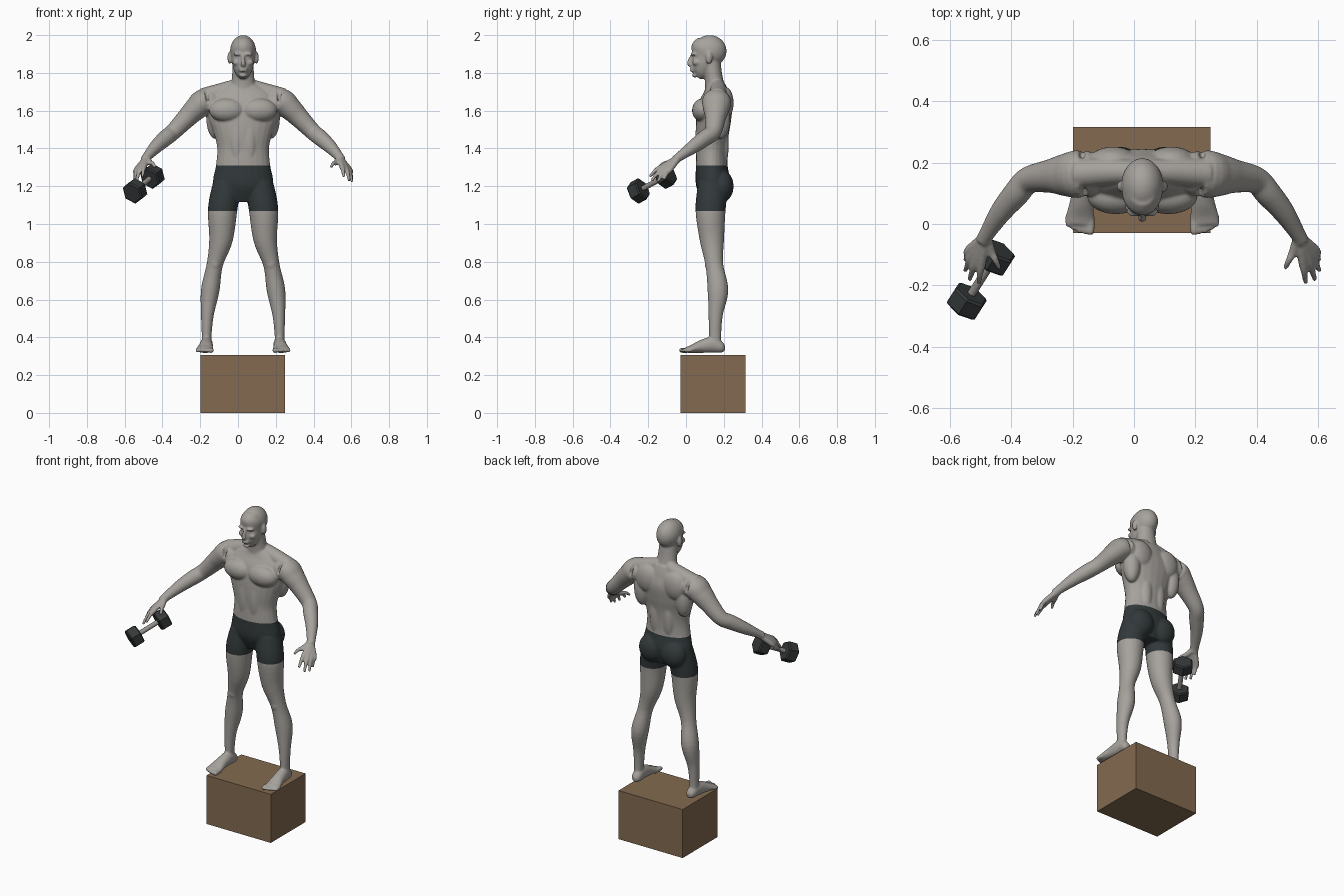
import bpy
import bmesh
import math
from mathutils import Vector, Matrix

cube = bpy.data.objects.get("Cube")
if cube:
    bpy.data.objects.remove(cube, do_unlink=True)

AXIS_X = 0.027  # the figure's own middle line
SHORTS_HEM, SHORTS_WAIST = 1.07, 1.31


def make_material(name, red, green, blue):
    material = bpy.data.materials.new(name)
    material.use_nodes = True
    colour = (red, green, blue, 1)
    material.diffuse_color = colour
    material.node_tree.nodes["Principled BSDF"].inputs["Base Color"].default_value = colour
    return material


skin = make_material("skin grey", .38, .36, .335)
cloth = make_material("dark shorts", .032, .041, .043)
wood = make_material("brown box", .23, .145, .08)
iron = make_material("dark iron", .036, .041, .042)
steel = make_material("grey handle", .30, .28, .26)


def add_object(name, bm, *materials):
    mesh = bpy.data.meshes.new(name)
    bmesh.ops.recalc_face_normals(bm, faces=bm.faces[:])
    bm.to_mesh(mesh)
    bm.free()
    for material in materials:
        mesh.materials.append(material)
    obj = bpy.data.objects.new(name, mesh)
    bpy.context.collection.objects.link(obj)
    return obj


def spline(points, steps=5):
    """Smooth curve through tuples of any length (Catmull-Rom)."""
    padded = [points[0]] + list(points) + [points[-1]]
    result = []
    for a, b, c, d in zip(padded, padded[1:], padded[2:], padded[3:]):
        for i in range(steps):
            t = i / steps
            result.append([q + t / 2 * (r - p + t * (2 * p - 5 * q + 4 * r - s + t * (3 * (q - r) + s - p)))
                           for p, q, r, s in zip(a, b, c, d)])
    result.append(list(points[-1]))
    return result


def tube(bm, points, side=1, sides=24):
    """Closed loft through (x, y, z, half width, half depth) sections."""
    sections = spline(points)
    centres = [Vector(s[:3]) for s in sections]
    rings = []
    for i, section in enumerate(sections):
        tangent = (centres[min(i + 1, len(centres) - 1)] - centres[max(i - 1, 0)]).normalized()
        u = Vector((1, 0, 0))
        u = (u - tangent * u.dot(tangent)).normalized()
        v = tangent.cross(u)
        ring = []
        for k in range(sides):
            angle = math.tau * k / sides
            p = centres[i] + u * section[3] * math.cos(angle) + v * section[4] * math.sin(angle)
            ring.append(bm.verts.new((p.x * side, p.y, p.z)))
        rings.append(ring)
    for low, high in zip(rings, rings[1:]):
        for k in range(sides):
            n = (k + 1) % sides
            bm.faces.new((low[k], low[n], high[n], high[k]))
    bm.faces.new(rings[0][::-1])
    bm.faces.new(rings[-1])


def blob(bm, centre, radii, side=1):
    """Ellipsoid for a muscle or a facial feature."""
    x, y, z = centre
    matrix = Matrix.Translation((x * side, y, z)) @ Matrix.Diagonal((*radii, 1))
    bmesh.ops.create_uvsphere(bm, u_segments=24, v_segments=16, radius=1, matrix=matrix)


body_bm = bmesh.new()

# Torso and neck
tube(body_bm, [(0, .15, 1.12, .10, .06), (0, .143, 1.21, .158, .09), (0, .136, 1.31, .144, .084),
               (0, .137, 1.40, .137, .083), (0, .139, 1.48, .155, .088), (0, .146, 1.55, .18, .092),
               (0, .155, 1.63, .19, .09), (0, .16, 1.69, .16, .068), (0, .158, 1.74, .08, .05)])
tube(body_bm, [(0, .16, 1.68, .075, .06), (0, .147, 1.77, .06, .048), (0, .13, 1.88, .054, .05)])

# Head
blob(body_bm, (0, .125, 1.916), (.069, .09, .084))
tube(body_bm, [(0, .062, 1.777, .018, .02), (0, .076, 1.80, .041, .045), (0, .09, 1.84, .056, .063),
               (0, .102, 1.88, .061, .07), (0, .112, 1.93, .066, .084), (0, .122, 1.97, .048, .062)])
tube(body_bm, [(0, .034, 1.895, .007, .009), (0, .022, 1.868, .009, .012),
               (0, .019, 1.847, .014, .013), (0, .03, 1.838, .011, .008)])
for lip_z in (1.811, 1.822):
    blob(body_bm, (0, .034, lip_z), (.023, .013, .006))
blob(body_bm, (0, .046, 1.787), (.02, .014, .012))

for side in (1, -1):
    # Brow, eye, cheek, ear
    blob(body_bm, (.026, .042, 1.899), (.026, .019, .009), side)
    blob(body_bm, (.026, .049, 1.878), (.012, .014, .007), side)
    blob(body_bm, (.036, .055, 1.855), (.02, .022, .017), side)
    blob(body_bm, (.07, .122, 1.88), (.013, .018, .033), side)

    # Chest, belly, back and seat muscles
    blob(body_bm, (.085, .09, 1.602), (.095, .058, .063), side)
    blob(body_bm, (.034, .072, 1.44), (.034, .023, .12), side)
    blob(body_bm, (.145, .185, 1.56), (.05, .05, .11), side)
    blob(body_bm, (.095, .21, 1.64), (.075, .042, .085), side)
    blob(body_bm, (.045, .195, 1.42), (.038, .031, .13), side)
    blob(body_bm, (.077, .19, 1.20), (.08, .062, .085), side)
    tube(body_bm, [(.03, .17, 1.725, .045, .04), (.12, .17, 1.70, .045, .045),
                   (.21, .165, 1.67, .05, .05)], side)

    # Arm
    tube(body_bm, [(.12, .165, 1.63, .05, .06), (.20, .163, 1.647, .07, .078), (.25, .16, 1.61, .062, .07),
                   (.30, .156, 1.56, .053, .055), (.37, .143, 1.488, .044, .044), (.41, .10, 1.455, .043, .043),
                   (.46, .04, 1.41, .036, .036), (.505, -.03, 1.36, .026, .025),
                   (.518, -.055, 1.34, .026, .024)], side)

    # Hand: each finger runs from the wrist over its knuckle to the tip
    wrist = (.51, -.04, 1.35)
    fingers = [((.523, -.125, 1.305), (.533, -.193, 1.25)), ((.543, -.12, 1.295), (.563, -.182, 1.228)),
               ((.557, -.105, 1.288), (.577, -.152, 1.222)), ((.565, -.085, 1.287), (.576, -.117, 1.235)),
               ((.492, -.09, 1.325), (.465, -.145, 1.30))]
    for knuckle, tip in fingers:
        middle = [(k + t) / 2 for k, t in zip(knuckle, tip)]
        middle[2] += .008
        tube(body_bm, [(*wrist, .018, .018), (*knuckle, .015, .015),
                       (*middle, .011, .011), (*tip, .008, .008)], side, 12)

    # Leg and knee
    tube(body_bm, [(.085, .145, 1.21, .075, .08), (.108, .13, 1.08, .078, .08), (.117, .137, .92, .063, .065),
                   (.15, .15, .785, .043, .047), (.174, .169, .65, .049, .055), (.189, .157, .52, .034, .038),
                   (.193, .154, .41, .026, .032), (.194, .158, .35, .027, .03)], side)
    blob(body_bm, (.149, .117, .79), (.025, .018, .032), side)

    # Foot and toes
    tube(body_bm, [(.19, .206, .343, .014, .014), (.19, .187, .346, .028, .029), (.193, .14, .36, .033, .042),
                   (.197, .08, .351, .037, .034), (.202, .03, .338, .045, .021),
                   (.204, 0, .333, .044, .015)], side)
    for toe in range(5):
        x = .169 + .018 * toe
        size = .014 if toe == 0 else .0105
        tip_y = -.034 + .0015 * toe * toe
        tube(body_bm, [(x, .03, .332, size, size), (x, tip_y + .015, .331, size, size),
                       (x + .001, tip_y, .328, size * .7, size * .7)], side, 12)

# Fuse all the parts into one skin
body = add_object("body", body_bm, skin, cloth)
fuse = body.modifiers.new("fuse", "REMESH")
fuse.mode = "VOXEL"
fuse.voxel_size = .0055
soften = body.modifiers.new("soften", "SMOOTH")
soften.factor = .5
soften.iterations = 5
bpy.context.view_layer.update()
evaluated = body.evaluated_get(bpy.context.evaluated_depsgraph_get())
skin_bm = bmesh.new()
skin_bm.from_mesh(evaluated.to_mesh())
evaluated.to_mesh_clear()
body.modifiers.clear()

# Shorts: cut clean edges, then colour the band between them
for height in (SHORTS_HEM, SHORTS_WAIST):
    bmesh.ops.bisect_plane(skin_bm, geom=skin_bm.verts[:] + skin_bm.edges[:] + skin_bm.faces[:],
                           plane_co=(0, 0, height), plane_no=(0, 0, 1))
for face in skin_bm.faces:
    centre = face.calc_center_median()
    in_shorts = SHORTS_HEM < centre.z < SHORTS_WAIST and abs(centre.x) < .3
    face.material_index = 1 if in_shorts else 0
    face.smooth = True
skin_bm.to_mesh(body.data)
skin_bm.free()
body.location.x = AXIS_X

# Box under the feet
box_bm = bmesh.new()
box_matrix = Matrix.Translation((.026, .143, .153)) @ Matrix.Diagonal((.448, .346, .306, 1))
bmesh.ops.create_cube(box_bm, size=1, matrix=box_matrix)
add_object("box", box_bm, wood)

# Dumbbell: two six-sided weights on a round bar
front_end, back_end = Vector((-.545, -.252, 1.175)), Vector((-.453, -.108, 1.253))
direction = back_end - front_end
turn = direction.to_track_quat("Z", "Y").to_matrix().to_4x4()


def bar(name, centre, sides, radius, length, material, bevel=0):
    bm = bmesh.new()
    bmesh.ops.create_cone(bm, cap_ends=True, segments=sides, radius1=radius, radius2=radius, depth=length,
                          matrix=Matrix.Translation(centre) @ turn)
    if bevel:
        rims = [e for e in bm.edges if any(len(f.verts) == sides for f in e.link_faces)]
        bmesh.ops.bevel(bm, geom=rims, offset=bevel, segments=1, affect="EDGES")
    return add_object(name, bm, material)


bar("front_weight", front_end, 6, .062, .066, iron, .007)
bar("back_weight", back_end, 6, .062, .066, iron, .007)
handle = bar("handle", (front_end + back_end) / 2, 20, .014, direction.length, steel)
for polygon in handle.data.polygons:
    polygon.use_smooth = len(polygon.vertices) == 4
